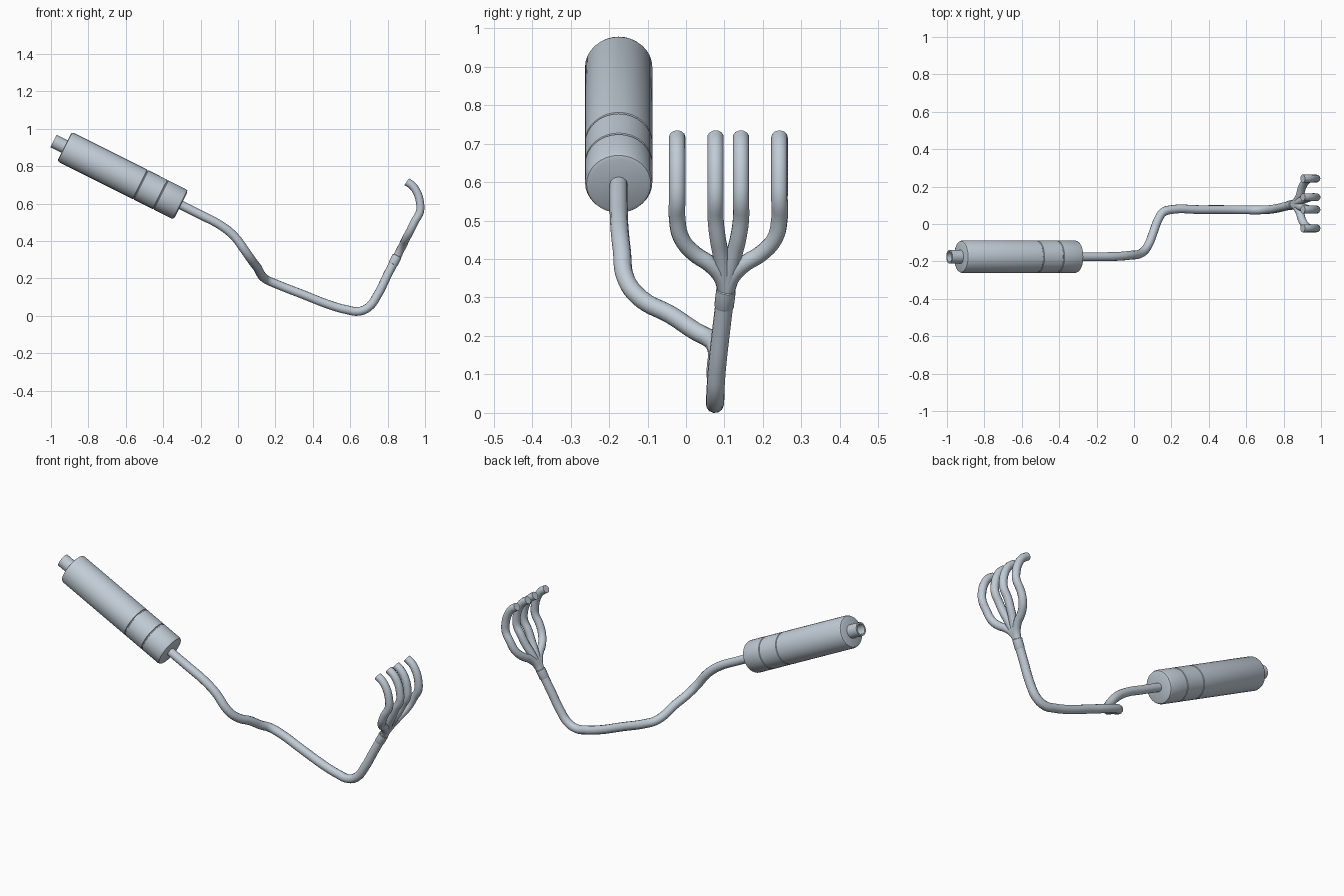
import bpy, bmesh, math
from mathutils import Vector

cube = bpy.data.objects.get("Cube")
if cube:
    bpy.data.objects.remove(cube, do_unlink=True)

steel = bpy.data.materials.new("brushed steel")
COLOUR = (0.53, 0.60, 0.67, 1)
steel.diffuse_color = COLOUR
steel.use_nodes = True
steel.node_tree.nodes["Principled BSDF"].inputs["Base Color"].default_value = COLOUR


def finish(obj):
    """Select the part, turn it into a mesh and smooth it."""
    bpy.ops.object.select_all(action="DESELECT")
    obj.select_set(True)
    bpy.context.view_layer.objects.active = obj
    if obj.type == "CURVE":
        bpy.ops.object.convert(target="MESH")
        obj = bpy.context.object
    bpy.ops.object.shade_smooth_by_angle(angle=math.radians(35))


def tube(name, points, radius):
    """Round pipe swept along smooth points."""
    curve = bpy.data.curves.new(name, "CURVE")
    curve.dimensions = "3D"
    curve.bevel_depth = radius
    curve.bevel_resolution = 4
    curve.resolution_u = 5
    curve.use_fill_caps = True
    spline = curve.splines.new("BEZIER")
    spline.bezier_points.add(len(points) - 1)
    for bp, co in zip(spline.bezier_points, points):
        bp.co = co
        bp.handle_left_type = bp.handle_right_type = "AUTO"
    curve.materials.append(steel)
    obj = bpy.data.objects.new(name, curve)
    bpy.context.collection.objects.link(obj)
    finish(obj)


def lathe(name, profile, start, end, sides=32):
    """Revolve (distance, radius) pairs about the axis from start to end."""
    axis = (Vector(end) - Vector(start)).normalized()
    bm = bmesh.new()
    rings = []
    for dist, rad in profile:
        rings.append([bm.verts.new((rad * math.cos(a), rad * math.sin(a), dist))
                      for a in (math.tau * i / sides for i in range(sides))])
    for a, b in zip(rings, rings[1:]):
        for i in range(sides):
            j = (i + 1) % sides
            bm.faces.new((a[i], a[j], b[j], b[i]))
    bm.faces.new(rings[0])
    bm.faces.new(rings[-1])
    bmesh.ops.recalc_face_normals(bm, faces=bm.faces)
    mesh = bpy.data.meshes.new(name)
    bm.to_mesh(mesh)
    bm.free()
    mesh.materials.append(steel)
    obj = bpy.data.objects.new(name, mesh)
    bpy.context.collection.objects.link(obj)
    obj.rotation_euler = axis.to_track_quat("Z", "Y").to_euler()
    obj.location = start
    finish(obj)


# Muffler can with rounded rims and two narrow seams
REAR, FRONT = (-0.928, -0.175, 0.905), (-0.305, -0.175, 0.593)
LENGTH, R = (Vector(FRONT) - Vector(REAR)).length, 0.0875
can = [(0, R - 0.014), (0.004, R - 0.004), (0.014, R)]
for seam in (0.455, 0.575):
    can += [(seam - 0.004, R), (seam - 0.002, R - 0.003),
            (seam + 0.002, R - 0.003), (seam + 0.004, R)]
can += [(LENGTH - 0.014, R), (LENGTH - 0.004, R - 0.004), (LENGTH, R - 0.014)]
lathe("muffler_can", can, REAR, FRONT)

# Hollow outlet
lathe("outlet_pipe", [(0.01, 0.037), (-0.066, 0.037), (-0.066, 0.028), (0.0, 0.028)],
      REAR, FRONT, 24)

# Long pipe from the muffler to the collector
tube("main_pipe", [
    (-0.33, -0.175, 0.605), (-0.2, -0.175, 0.54), (-0.09, -0.173, 0.482),
    (-0.02, -0.167, 0.425), (0.04, -0.155, 0.345), (0.075, -0.115, 0.295),
    (0.105, -0.04, 0.255), (0.13, 0.025, 0.212), (0.155, 0.062, 0.192),
    (0.2, 0.077, 0.172), (0.35, 0.077, 0.113), (0.5, 0.077, 0.055),
    (0.58, 0.076, 0.033), (0.645, 0.075, 0.024), (0.70, 0.076, 0.048),
    (0.745, 0.08, 0.11), (0.80, 0.092, 0.22), (0.85, 0.104, 0.318)], 0.0235)

# Collector sleeve
lathe("collector_sleeve", [(0, 0.0235), (0.004, 0.0255), (0.05, 0.0255), (0.053, 0.022)],
      (0.828, 0.0985, 0.274), (0.852, 0.1045, 0.322), 24)

# Four header runners, mirrored about the collector
MID = 0.11
BEND = [(0.972, 0.555), (0.973, 0.605), (0.957, 0.66), (0.932, 0.696), (0.902, 0.717)]
SPREAD = {
    "outer": (0.133, [(0.85, 0.0, 0.315), (0.868, 0.10, 0.352), (0.885, 0.32, 0.385),
                      (0.899, 0.66, 0.415), (0.92, 0.91, 0.453), (0.945, 1.0, 0.505)]),
    "inner": (0.033, [(0.85, 0.0, 0.315), (0.872, 0.2, 0.36), (0.899, 0.55, 0.415),
                      (0.92, 0.8, 0.453), (0.945, 1.0, 0.505)]),
}
for kind, (offset, lower) in SPREAD.items():
    for side, sign in (("left", 1), ("right", -1)):
        y = MID + sign * offset
        path = [(x, 0.105 + (y - 0.105) * f, z) for x, f, z in lower]
        path += [(x, y, z) for x, z in BEND]
        tube(f"{kind}_runner_{side}", path, 0.0215)
